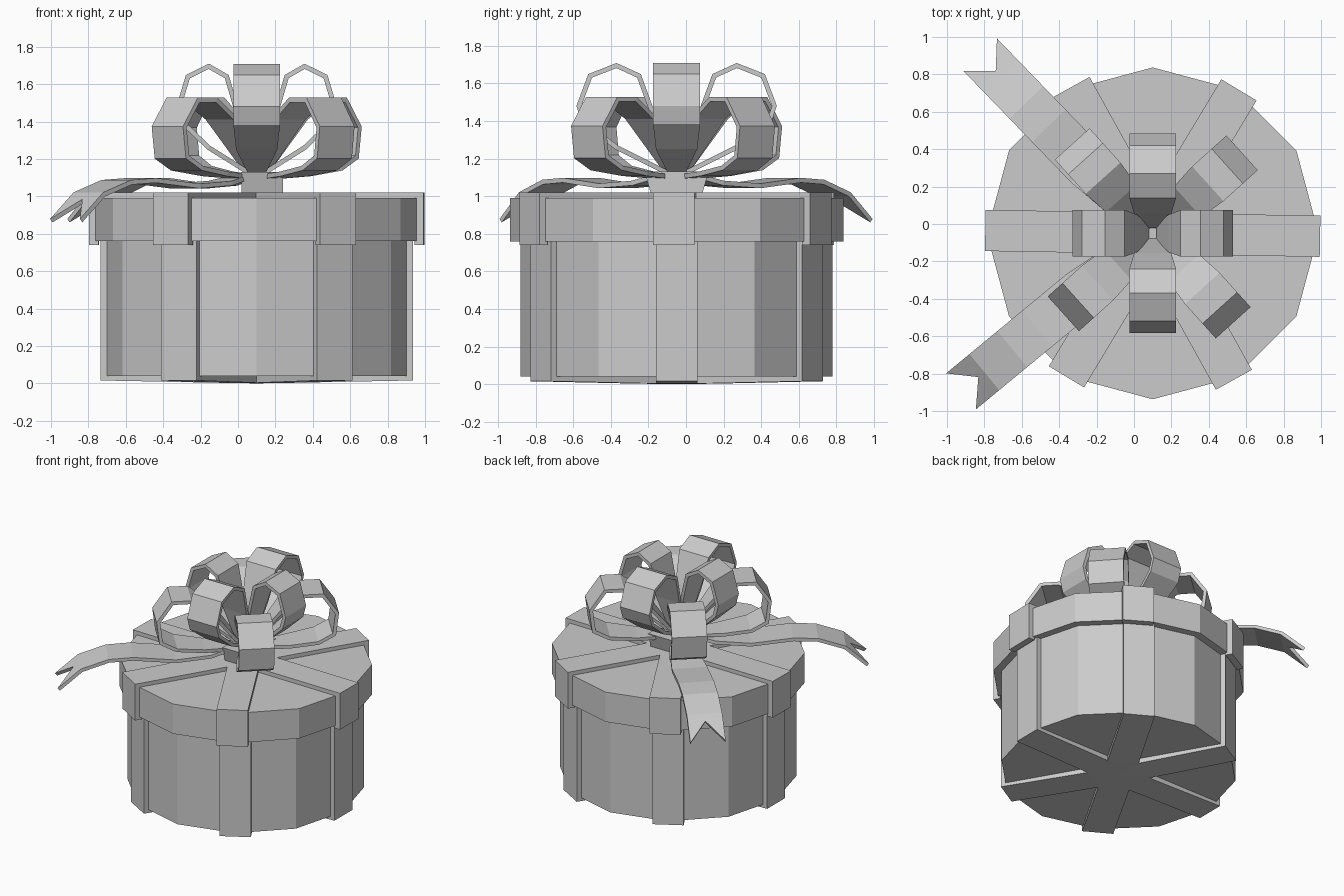
import bpy, bmesh
from math import radians
from mathutils import Matrix, Vector

cube = bpy.data.objects.get("Cube")
if cube:
    bpy.data.objects.remove(cube)

CENTER = Vector((0.1, -0.05, 0))

grey = bpy.data.materials.new("plain_grey")
grey.use_nodes = True
GREY = (0.6, 0.6, 0.6, 1)
grey.diffuse_color = GREY
grey.node_tree.nodes["Principled BSDF"].inputs["Base Color"].default_value = GREY


def finish(name, bm, angle=0):
    """Turn a bmesh into an object standing on the box axis."""
    mesh = bpy.data.meshes.new(name)
    bm.to_mesh(mesh)
    bm.free()
    mesh.materials.append(grey)
    obj = bpy.data.objects.new(name, mesh)
    obj.location = CENTER
    obj.rotation_euler.z = radians(angle)
    bpy.context.collection.objects.link(obj)
    return obj


def drum(name, radius, bottom, top):
    bm = bmesh.new()
    bmesh.ops.create_cone(bm, cap_ends=True, segments=12, radius1=radius, radius2=radius,
                          depth=top - bottom,
                          matrix=Matrix.Translation((0, 0, (bottom + top) / 2)))
    return finish(name, bm)


def ribbon(name, path, angle, thickness, reach=1, notch=0):
    """Strip along a path of (radius, height, width), thickened evenly."""
    bm = bmesh.new()
    rows = [[bm.verts.new((r * reach, side * w / 2, z)) for side in (-1, 1)]
            for r, z, w in path]
    for i, (a, b) in enumerate(zip(rows, rows[1:])):
        loop = [a[0], a[1], b[1], b[0]]
        if notch and i == len(rows) - 2:
            end = (b[0].co + b[1].co) / 2
            start = (a[0].co + a[1].co) / 2
            loop.insert(3, bm.verts.new(end.lerp(start, notch)))
        bm.faces.new(loop)
    obj = finish(name, bm, angle)
    mod = obj.modifiers.new("thickness", "SOLIDIFY")
    mod.thickness = thickness
    mod.offset = 0
    mod.use_even_offset = True
    return obj


# Box and lid
drum("box_body", 0.83, 0.04, 0.8)
drum("lid", 0.887, 0.76, 0.99)

# Ribbon bands over the lid and under the box
W = 0.22
lid_band = [(0, 0.995, 0.004), (0.19, 0.995, W), (0.87, 0.995, W), (0.87, 0.74, W)]
box_band = [(0, 0.025, 0.004), (0.19, 0.028, W), (0.81, 0.04, W), (0.81, 0.78, W)]
for i in range(6):
    ribbon(f"lid_band_{i + 1}", lid_band, i * 60 - 1, 0.05)
    ribbon(f"box_band_{i + 1}", box_band, i * 60, 0.05)

# Bow: four tall loops over four wide diagonal loops
B = 0.25
tall_loop = [(0.04, 1.14, 0.08), (0.12, 1.42, 0.2), (0.2, 1.64, B), (0.32, 1.695, B),
             (0.46, 1.64, B), (0.52, 1.48, B), (0.49, 1.39, B), (0.32, 1.26, 0.22),
             (0.04, 1.12, 0.08)]
wide_loop = [(0.04, 1.13, 0.08), (0.26, 1.42, 0.22), (0.4, 1.515, B), (0.53, 1.515, B),
             (0.63, 1.37, B), (0.61, 1.21, B), (0.5, 1.15, B), (0.3, 1.12, 0.2),
             (0.04, 1.1, 0.08)]
for i in range(4):
    ribbon(f"tall_loop_{i + 1}", tall_loop, i * 90, 0.025, reach=1 if i % 2 else 0.8)
    ribbon(f"wide_loop_{i + 1}", wide_loop, i * 90 + 42, 0.025)

# Bow knot, flaring upward
bm = bmesh.new()
bmesh.ops.create_cube(bm, size=1, matrix=Matrix.Translation((0.03, 0, 1.07))
                      @ Matrix.Diagonal((0.22, 0.34, 0.12, 1)))
for v in bm.verts:
    if v.co.z < 1.07:
        v.co.y *= 0.8
finish("bow_knot", bm)

# Two loose tails with notched ends
tail = [(0.04, 1.12, 0.1), (0.25, 1.07, 0.2), (0.5, 1.055, B), (0.8, 1.085, B),
        (0.97, 1.075, B), (1.16, 1.01, B), (1.32, 0.87, B)]
for name, angle in (("back_tail", 134), ("front_tail", 219.5)):
    ribbon(name, tail, angle, 0.025, notch=0.75)
